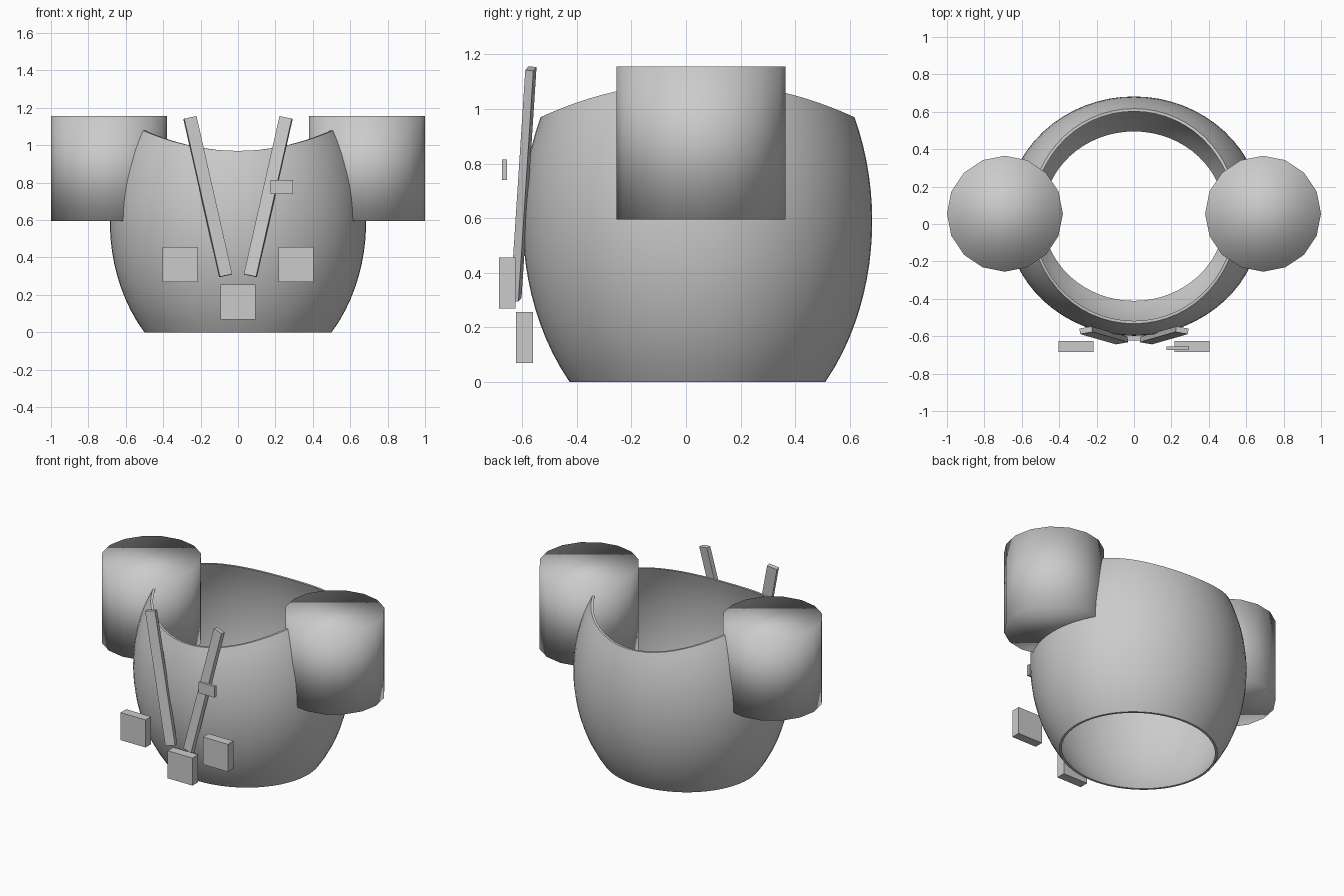
import bpy, bmesh
from math import sin, cos, pi, sqrt
from mathutils import Vector, Matrix

if "Cube" in bpy.data.objects:
    bpy.data.objects.remove(bpy.data.objects["Cube"])


def add_mesh(name, bm):
    bmesh.ops.recalc_face_normals(bm, faces=bm.faces[:])
    me = bpy.data.meshes.new(name)
    bm.to_mesh(me)
    bm.free()
    ob = bpy.data.objects.new(name, me)
    bpy.context.collection.objects.link(ob)
    return ob


def box(name, center, size, rot=None):
    bm = bmesh.new()
    bmesh.ops.create_cube(bm, size=1)
    m = Matrix.Translation(center) @ (rot or Matrix()) @ Matrix.Diagonal((*size, 1))
    bmesh.ops.transform(bm, matrix=m, verts=bm.verts)
    return add_mesh(name, bm)


# Torso shell: barrel-shaped ellipsoid, open at both ends, saddle-cut rim
RX, RY, RZ, ZC, YC = 0.685, 0.64, 0.865, 0.59, 0.042
SEG, ROWS, WALL = 64, 18, 0.015


def ratio(z):
    return sqrt(max(0, 1 - ((z - ZC) / RZ) ** 2))


def rim_height(a):
    z = 0.97
    for _ in range(30):
        z = 0.97 + 0.42 * (RX * ratio(z) * cos(a)) ** 2
    return z


bm = bmesh.new()
loops = []
for i in range(SEG):
    a = 2 * pi * i / SEG
    top = rim_height(a)

    def point(z, inset):
        k = ratio(z)
        return bm.verts.new(((RX * k - inset) * cos(a), YC + (RY * k - inset) * sin(a), z))

    col = [point(top * j / ROWS, 0) for j in range(ROWS + 1)]
    # inner lip, then inner wall going back down
    k = ratio(top)
    col.append(bm.verts.new(((RX * k - WALL) * cos(a), YC + (RY * k - WALL) * sin(a), top)))
    col += [point((top - 0.05) * j / ROWS, WALL) for j in range(ROWS, -1, -1)]
    loops.append(col)
for i in range(SEG):
    p, q = loops[i], loops[(i + 1) % SEG]
    n = len(p)
    for j in range(n):
        bm.faces.new((p[j], q[j], q[(j + 1) % n], p[(j + 1) % n]))
torso = add_mesh("torso_shell", bm)
bpy.context.view_layer.objects.active = torso
torso.select_set(True)
bpy.ops.object.shade_smooth_by_angle(angle=0.6)

for s, side in ((-1, "left"), (1, "right")):
    # Shoulder drum, smooth shaded right over its caps
    bm = bmesh.new()
    bmesh.ops.create_cone(bm, cap_ends=True, segments=16, radius1=0.31, radius2=0.31, depth=0.56,
                          matrix=Matrix.Translation((s * 0.69, 0.055, 0.876)))
    for f in bm.faces:
        f.smooth = True
    add_mesh("shoulder_" + side, bm)

    # Slanted chest strap
    low, high = Vector((s * 0.066, -0.623, 0.303)), Vector((s * 0.257, -0.568, 1.148))
    axis = (high - low).normalized()
    depth = Vector((s * 0.18, 1, 0))
    depth = (depth - axis * depth.dot(axis)).normalized()
    wide = depth.cross(axis)
    rot = Matrix((wide, depth, axis)).transposed().to_4x4()
    box("strap_" + side, (low + high) / 2, (0.068, 0.03, (high - low).length), rot)

    # Side pouch
    box("pouch_" + side, (s * 0.31, -0.655, 0.363), (0.187, 0.06, 0.187))

# Centre pouch and strap clip
box("pouch_centre", (0, -0.592, 0.163), (0.187, 0.062, 0.187))
box("strap_clip", (0.235, -0.664, 0.778), (0.12, 0.018, 0.075))
